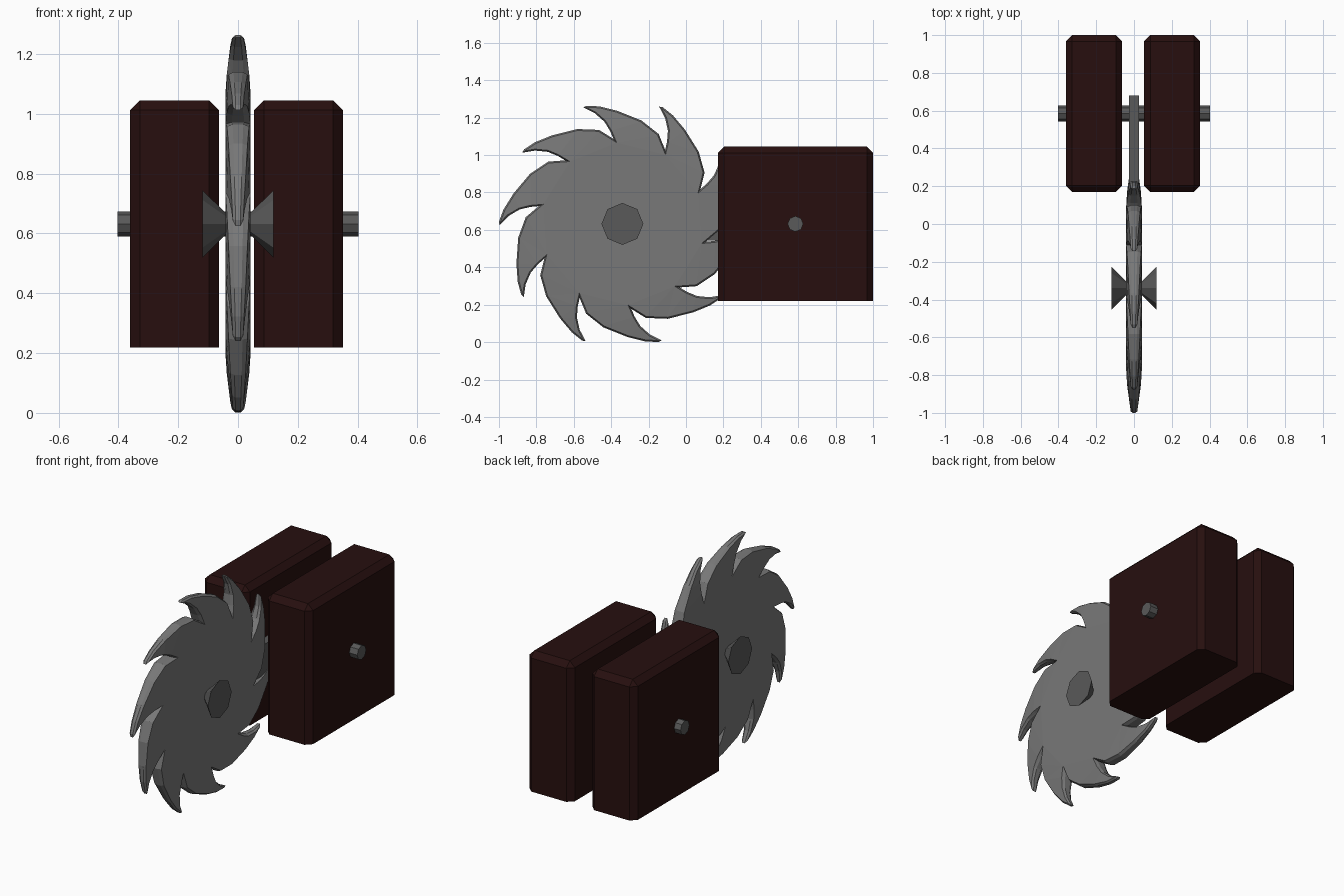
import bpy, bmesh, math
from mathutils import Vector, Matrix

if "Cube" in bpy.data.objects:
    bpy.data.objects.remove(bpy.data.objects["Cube"])

BLADE_Y, AXLE_Y, MID_Z = -0.34, 0.585, 0.632


def material(name, rgb):
    m = bpy.data.materials.new(name)
    m.diffuse_color = (*rgb, 1)
    m.use_nodes = True
    m.node_tree.nodes["Principled BSDF"].inputs["Base Color"].default_value = m.diffuse_color
    return m


STEEL = material("blade steel", (0.19, 0.19, 0.19))
DARK = material("dark steel", (0.10, 0.10, 0.10))
RED = material("dark red", (0.02, 0.0048, 0.0045))


def finish(bm, name, mat):
    bmesh.ops.recalc_face_normals(bm, faces=bm.faces)
    me = bpy.data.meshes.new(name)
    bm.to_mesh(me)
    bm.free()
    me.materials.append(mat)
    ob = bpy.data.objects.new(name, me)
    bpy.context.collection.objects.link(ob)
    return ob


def cone_x(name, x0, x1, r0, r1, y, mat):
    """Eight-sided cone or cylinder along x."""
    bm = bmesh.new()
    lo, hi = [], []
    for i in range(8):
        a = i * math.pi / 4
        for ring, x, r in ((lo, x0, r0), (hi, x1, r1)):
            ring.append(bm.verts.new((x, y + r * math.cos(a), MID_Z + r * math.sin(a))))
    bm.faces.new(lo)
    bm.faces.new(hi)
    for i in range(8):
        j = (i + 1) % 8
        bm.faces.new((lo[i], lo[j], hi[j], hi[i]))
    return finish(bm, name, mat)


def box(name, center, size, mat, bevel=0):
    bm = bmesh.new()
    bmesh.ops.create_cube(bm, size=1, matrix=Matrix.Translation(center) @ Matrix.Diagonal((*size, 1)))
    if bevel:  # chamfer everything except the bottom edges
        edges = [e for e in bm.edges if max(v.co.z for v in e.verts) > center[2]]
        bmesh.ops.bevel(bm, geom=edges, offset=bevel, segments=1, affect='EDGES')
    return finish(bm, name, mat)


# Saw blade: one half, mirrored. Tooth outline as (radius, degrees from tip)
TOOTH = [(0.64, -7), (0.605, -15.5), (0.562, -28.5), (0.518, -40)]
TOOTH = TOOTH[::-1] + [(0.66, -1.1), (0.657, 0.6), (0.61, -4), (0.555, -8), (0.50, -10.5)]


def polar(r, deg):
    a = math.radians(deg)
    return (0, r * math.cos(a), r * math.sin(a))


bm = bmesh.new()
valleys = [bm.verts.new(polar(0.457, 36 * i - 12)) for i in range(10)]
bm.faces.new(valleys)
for i in range(10):
    pts = [bm.verts.new(polar(r, 36 * i + d)) for r, d in TOOTH]
    bm.faces.new([valleys[i - 1]] + pts + [valleys[i]])
bmesh.ops.recalc_face_normals(bm, faces=bm.faces)
bmesh.ops.inset_region(bm, faces=bm.faces[:], thickness=0.008, use_boundary=True, use_even_offset=True)
for v in bm.verts:
    r = v.co.length
    h = 0.042 - 0.026 * max(0, (r - 0.45) / 0.21) ** 1.3
    v.co.x = h * 0.5 if v.is_boundary else h
rim = [e for e in bm.edges if e.is_boundary]
bmesh.ops.triangulate(bm, faces=bm.faces[:])
rim = [e for e in bm.edges if e.is_boundary]
new = bmesh.ops.extrude_edge_only(bm, edges=rim)["geom"]
for v in new:
    if isinstance(v, bmesh.types.BMVert):
        v.co.x = 0
bmesh.ops.translate(bm, verts=bm.verts, vec=Vector((0, BLADE_Y, MID_Z)))
blade = finish(bm, "saw_blade", STEEL)
mirror = blade.modifiers.new("mirror", 'MIRROR')
mirror.use_axis = (True, False, False)

# Flared hub caps on both sides of the blade
for side, s in (("right", 1), ("left", -1)):
    cone_x("hub_" + side, s * 0.04, s * 0.118, 0.035, 0.112, BLADE_Y, DARK)

# Axle, arm and the two blocks
cone_x("axle", -0.403, 0.403, 0.042, 0.042, AXLE_Y, DARK)
box("arm", (0, 0.19, MID_Z), (0.052, 0.98, 0.18), DARK)
for side, x in (("right", 0.202), ("left", -0.212)):
    box("block_" + side, (x, 0.585, 0.632), (0.297, 0.83, 0.826), RED, 0.033)
